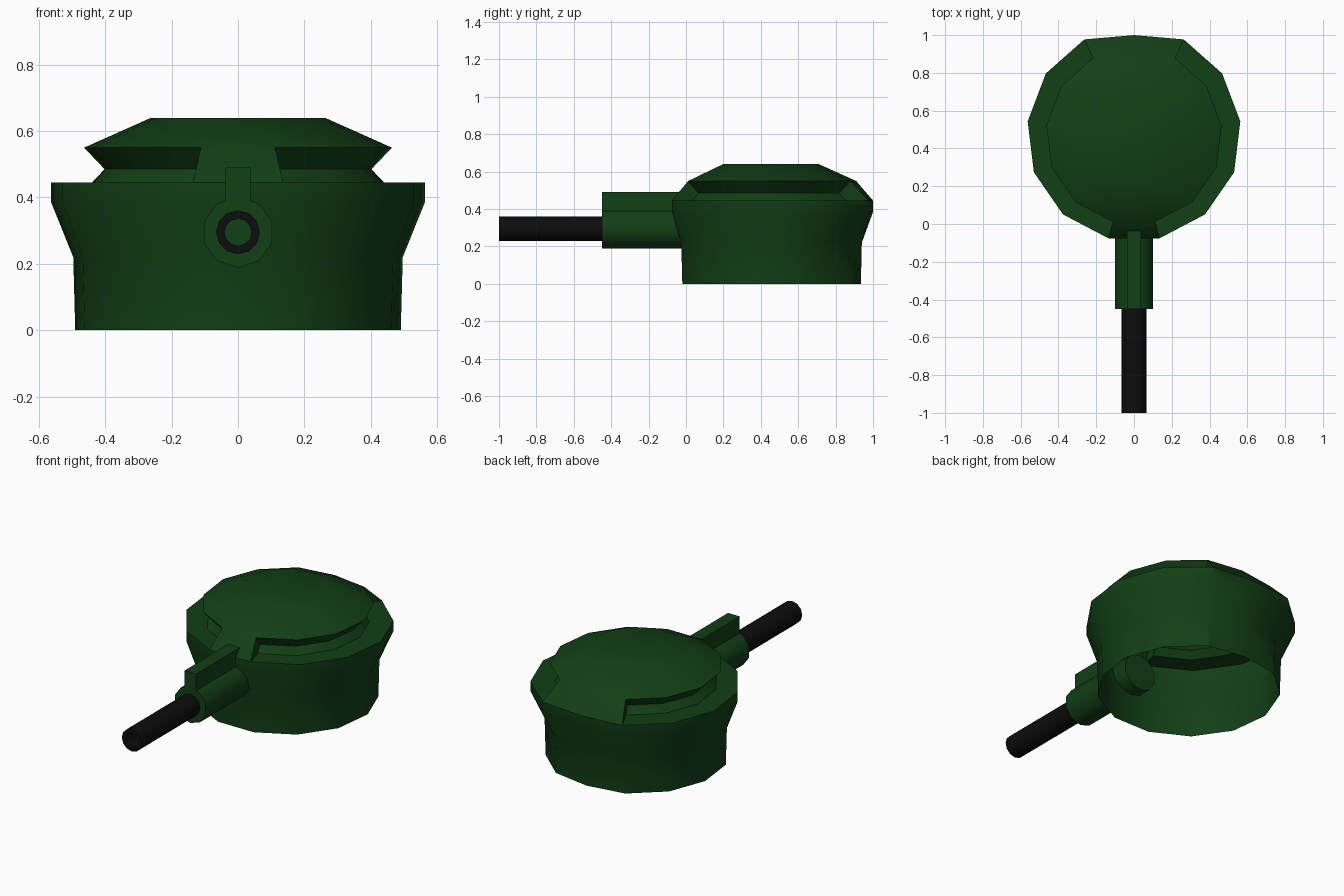
import bpy, bmesh, math
from mathutils import Matrix

if "Cube" in bpy.data.objects:
    bpy.data.objects.remove(bpy.data.objects["Cube"])

SIDES = 13


def material(name, rgb):
    m = bpy.data.materials.new(name)
    m.diffuse_color = (*rgb, 1)
    m.use_nodes = True
    m.node_tree.nodes["Principled BSDF"].inputs["Base Color"].default_value = m.diffuse_color
    return m


GREEN = material("dark_green", (0.006, 0.05, 0.008))
BLACK = material("black_metal", (0.004, 0.004, 0.004))


def finish(bm, name, mat, angle=32):
    bmesh.ops.remove_doubles(bm, verts=bm.verts, dist=1e-5)
    bmesh.ops.recalc_face_normals(bm, faces=bm.faces)
    me = bpy.data.meshes.new(name)
    bm.to_mesh(me)
    bm.free()
    me.materials.append(mat)
    ob = bpy.data.objects.new(name, me)
    bpy.context.collection.objects.link(ob)
    bpy.ops.object.select_all(action='DESELECT')
    bpy.context.view_layer.objects.active = ob
    ob.select_set(True)
    bpy.ops.object.shade_smooth_by_angle(angle=math.radians(angle))
    return ob


def ring(bm, r, z, cy, y_max):
    # thirteen-sided loop with its rear point slightly flattened
    out = []
    for i in range(SIDES):
        a = math.pi / 2 - i * math.tau / SIDES
        out.append(bm.verts.new((r * math.cos(a), min(cy + r * math.sin(a), y_max), z)))
    return out


# turret shell: open underneath, slit groove on both sides of the lid
bm = bmesh.new()
base = ring(bm, 0.494, 0.0, 0.46, 0.935)
waist = ring(bm, 0.50, 0.22, 0.46, 0.94)
flare = ring(bm, 0.567, 0.385, 0.475, 1.0)
rim = ring(bm, 0.567, 0.445, 0.475, 1.0)
ledge = ring(bm, 0.443, 0.445, 0.465, 0.90)
neck = ring(bm, 0.405, 0.485, 0.46, 0.86)
brow = ring(bm, 0.467, 0.55, 0.465, 0.91)
crown = ring(bm, 0.264, 0.64, 0.455, 0.71)

solid = {SIDES - 1, 0, 6}            # rear two segments and the front one
for i in range(SIDES):
    j = (i + 1) % SIDES
    loops = [base, waist, flare, rim]
    loops += [brow, crown] if i in solid else [ledge, neck, brow, crown]
    for a, b in zip(loops, loops[1:]):
        bm.faces.new((a[i], a[j], b[j], b[i]))
    if (i in solid) != (j in solid):  # groove end walls
        bm.faces.new((rim[j], ledge[j], neck[j], brow[j]))
bm.faces.new(crown)
finish(bm, "turret_shell", GREEN)


def along_y(y0, y1):
    return Matrix.Translation((0, (y0 + y1) / 2, 0.295)) @ Matrix.Rotation(math.pi / 2, 4, 'X')


# barrel sleeve
bm = bmesh.new()
bmesh.ops.create_cone(bm, cap_ends=True, segments=10, radius1=0.107, radius2=0.107,
                      depth=0.50, matrix=along_y(-0.45, 0.05))
finish(bm, "barrel_sleeve", GREEN, 40)

# sight block on top of the sleeve
bm = bmesh.new()
bmesh.ops.create_cube(bm, size=1, matrix=Matrix.Translation((0, -0.215, 0.43))
                      @ Matrix.Diagonal((0.076, 0.47, 0.12, 1)))
finish(bm, "sight_block", GREEN)

# hollow barrel
bm = bmesh.new()
N = 12
loops = []
for r, y in ((0.066, -0.45), (0.066, -1.0), (0.041, -1.0), (0.041, -0.45)):
    loops.append([bm.verts.new((r * math.cos(k * math.tau / N), y,
                                0.295 + r * math.sin(k * math.tau / N))) for k in range(N)])
for a, b in zip(loops, loops[1:]):
    for k in range(N):
        m = (k + 1) % N
        bm.faces.new((a[k], a[m], b[m], b[k]))
finish(bm, "barrel", BLACK)
